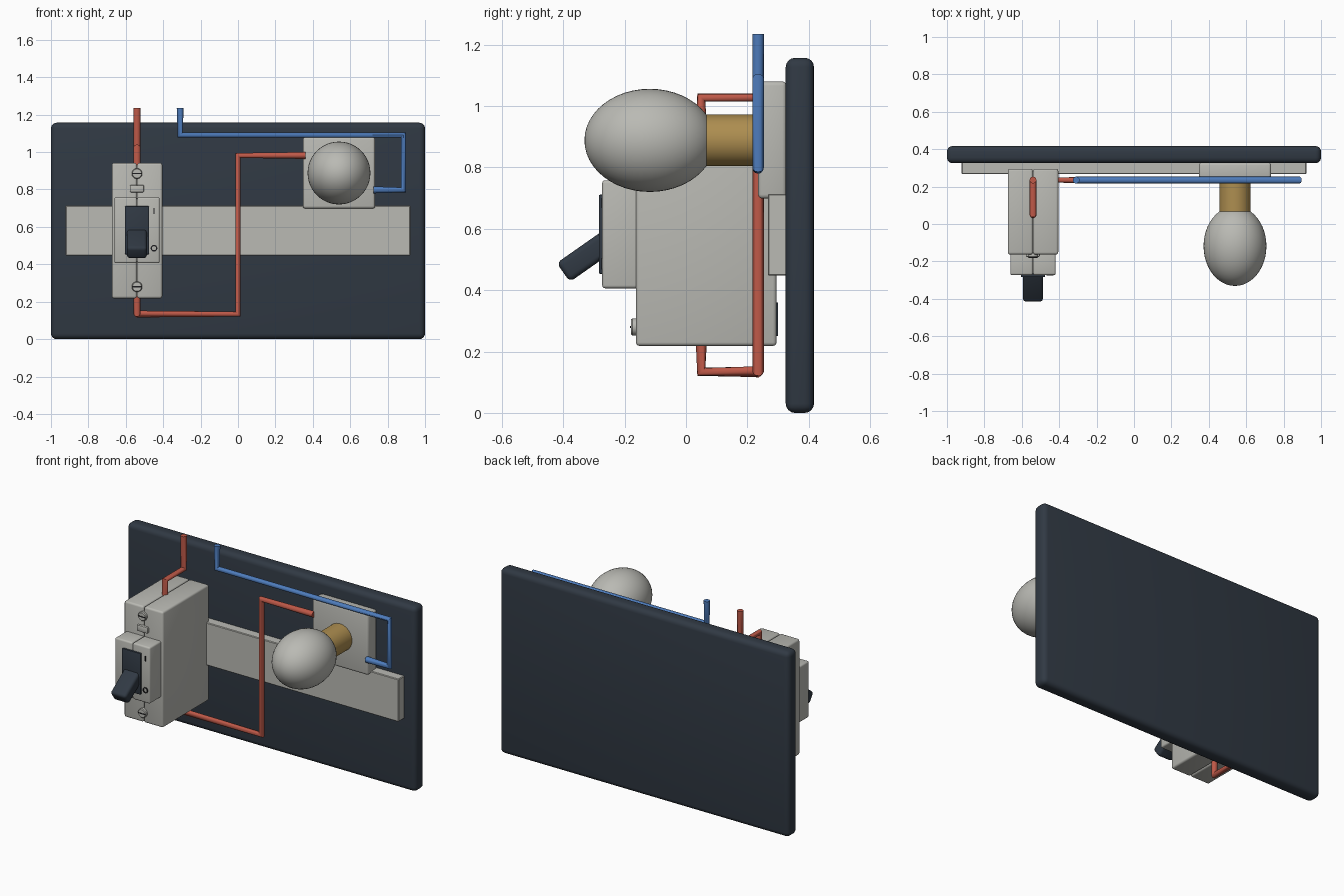
import bpy, bmesh, math
from mathutils import Matrix, Vector

if "Cube" in bpy.data.objects:
    bpy.data.objects.remove(bpy.data.objects["Cube"])


def material(name, rgb):
    m = bpy.data.materials.new(name)
    m.diffuse_color = (*rgb, 1)
    m.use_nodes = True
    m.node_tree.nodes["Principled BSDF"].inputs["Base Color"].default_value = m.diffuse_color
    return m


NAVY = material("dark_navy", (0.03, 0.041, 0.057))
GREY = material("warm_grey", (0.49, 0.49, 0.455))
BLACK = material("black", (0.012, 0.012, 0.014))
RED = material("red", (0.52, 0.10, 0.065))
BLUE = material("blue", (0.075, 0.20, 0.50))
BRASS = material("brass", (0.42, 0.27, 0.08))


def finish(name, bm, mat, smooth=True):
    me = bpy.data.meshes.new(name)
    bm.to_mesh(me)
    bm.free()
    me.materials.append(mat)
    ob = bpy.data.objects.new(name, me)
    bpy.context.collection.objects.link(ob)
    if smooth:
        bpy.ops.object.select_all(action='DESELECT')
        ob.select_set(True)
        bpy.context.view_layer.objects.active = ob
        bpy.ops.object.shade_smooth_by_angle(angle=math.radians(35))
    return ob


def box(name, x, y, z, mat, bevel=0.0, segments=3, tilt=0.0):
    """Box from ranges (x0, x1), (y0, y1), (z0, z1), rounded, tilted about x."""
    bm = bmesh.new()
    bmesh.ops.create_cube(bm, size=1)
    bmesh.ops.scale(bm, vec=[r[1] - r[0] for r in (x, y, z)], verts=bm.verts)
    if bevel:
        bmesh.ops.bevel(bm, geom=bm.edges[:], offset=bevel, segments=segments,
                        profile=0.5, affect='EDGES')
    centre = Vector([(r[0] + r[1]) / 2 for r in (x, y, z)])
    bm.transform(Matrix.Translation(centre) @ Matrix.Rotation(tilt, 4, 'X'))
    return finish(name, bm, mat)


def lathe(name, x, z, profile, mat, steps=48):
    """Spin (radius, y) points around an axis along y."""
    bm = bmesh.new()
    vs = [bm.verts.new((r, y, 0)) for r, y in profile]
    es = [bm.edges.new(p) for p in zip(vs, vs[1:])]
    bmesh.ops.spin(bm, geom=vs + es, cent=(0, 0, 0), axis=(0, 1, 0),
                   angle=2 * math.pi, steps=steps)
    bmesh.ops.remove_doubles(bm, verts=bm.verts, dist=1e-5)
    bmesh.ops.recalc_face_normals(bm, faces=bm.faces)
    bm.transform(Matrix.Translation((x, 0, z)))
    return finish(name, bm, mat)


def wire(name, points, mat):
    """Round wire along a path with sharp bends."""
    cu = bpy.data.curves.new(name, 'CURVE')
    cu.dimensions = '3D'
    cu.bevel_depth = 0.0185
    cu.bevel_resolution = 4
    cu.use_fill_caps = True
    sp = cu.splines.new('POLY')
    sp.points.add(len(points) - 1)
    for p, co in zip(sp.points, points):
        p.co = (*co, 1)
    cu.materials.append(mat)
    ob = bpy.data.objects.new(name, cu)
    bpy.context.collection.objects.link(ob)
    bpy.ops.object.select_all(action='DESELECT')
    ob.select_set(True)
    bpy.context.view_layer.objects.active = ob
    bpy.ops.object.convert(target='MESH')
    bpy.ops.object.shade_smooth_by_angle(angle=math.radians(40))


# Backboard and mounting rail
box("backboard", (-1, 1), (0.325, 0.417), (0, 1.157), NAVY, 0.03, 4)
box("mounting_rail", (-0.922, 0.922), (0.267, 0.33), (0.447, 0.714), GREY, 0.004, 1)

# Breaker: two mirrored half shells with a seam between them
BX = -0.54
for side, s in (("left", -1), ("right", 1)):
    def span(a, b):
        return tuple(sorted((BX + s * a, BX + s * b)))
    box(f"breaker_body_{side}", span(0.001, 0.135), (-0.163, 0.295), (0.218, 0.942), GREY, 0.012)
    box(f"breaker_nose_{side}", span(0.001, 0.121), (-0.273, -0.13), (0.406, 0.758), GREY, 0.01)
box("breaker_rear_clip", (BX - 0.08, BX + 0.08), (0.28, 0.3), (0.25, 0.36), NAVY)

# Switch: dark surround and slanted lever
box("switch_surround", (-0.604, -0.476), (-0.284, -0.25), (0.453, 0.711), NAVY, 0.004, 2)
box("switch_lever", (-0.594, -0.487), (-0.418, -0.218), (0.4775, 0.5525), NAVY, 0.017, 4,
    tilt=math.radians(35))

# Position marks, raised pad and slotted screws on the breaker front
box("on_mark", (-0.453, -0.446), (-0.276, -0.27), (0.668, 0.70), BLACK)
lathe("off_mark", -0.449, 0.486,
      [(0.011, -0.27), (0.011, -0.276), (0.018, -0.276), (0.018, -0.27)], BLACK, 24)
box("front_pad", (-0.578, -0.503), (-0.176, -0.15), (0.785, 0.824), GREY, 0.006, 2)
for where, z in (("upper", 0.885), ("lower", 0.28)):
    lathe(f"{where}_screw", BX, z,
          [(0, -0.18), (0.024, -0.18), (0.028, -0.175), (0.028, -0.15)], GREY, 32)
    box(f"{where}_screw_slot", (BX - 0.025, BX + 0.025), (-0.182, -0.175),
        (z - 0.003, z + 0.003), BLACK)

# Lamp: square base, brass collar and egg-shaped bulb
LX, LZ = 0.54, 0.888
box("lamp_base", (0.347, 0.733), (0.235, 0.328), (0.698, 1.08), GREY, 0.014)
lathe("lamp_collar", LX, LZ, [(0, 0.05), (0.084, 0.05), (0.084, 0.25), (0, 0.25)], BRASS)
n = 24
lathe("bulb", LX, LZ, [(0.168 * math.sin(math.pi * i / n),
                        -0.118 - 0.213 * math.cos(math.pi * i / n)) for i in range(n + 1)], GREY)

# Wires
WY = 0.235
wire("supply_wire", [(BX, WY, 1.235), (BX, WY, 1.027), (BX, 0.05, 1.027), (BX, 0.05, 0.92)], RED)
wire("lamp_feed_wire", [(BX, 0.05, 0.24), (BX, 0.05, 0.134), (BX, WY, 0.134), (0, WY, 0.134),
                        (0, WY, 0.982), (0.36, WY, 0.982)], RED)
wire("return_wire", [(-0.309, WY, 1.235), (-0.309, WY, 1.091), (0.884, WY, 1.091),
                     (0.884, WY, 0.798), (0.725, WY, 0.798)], BLUE)
